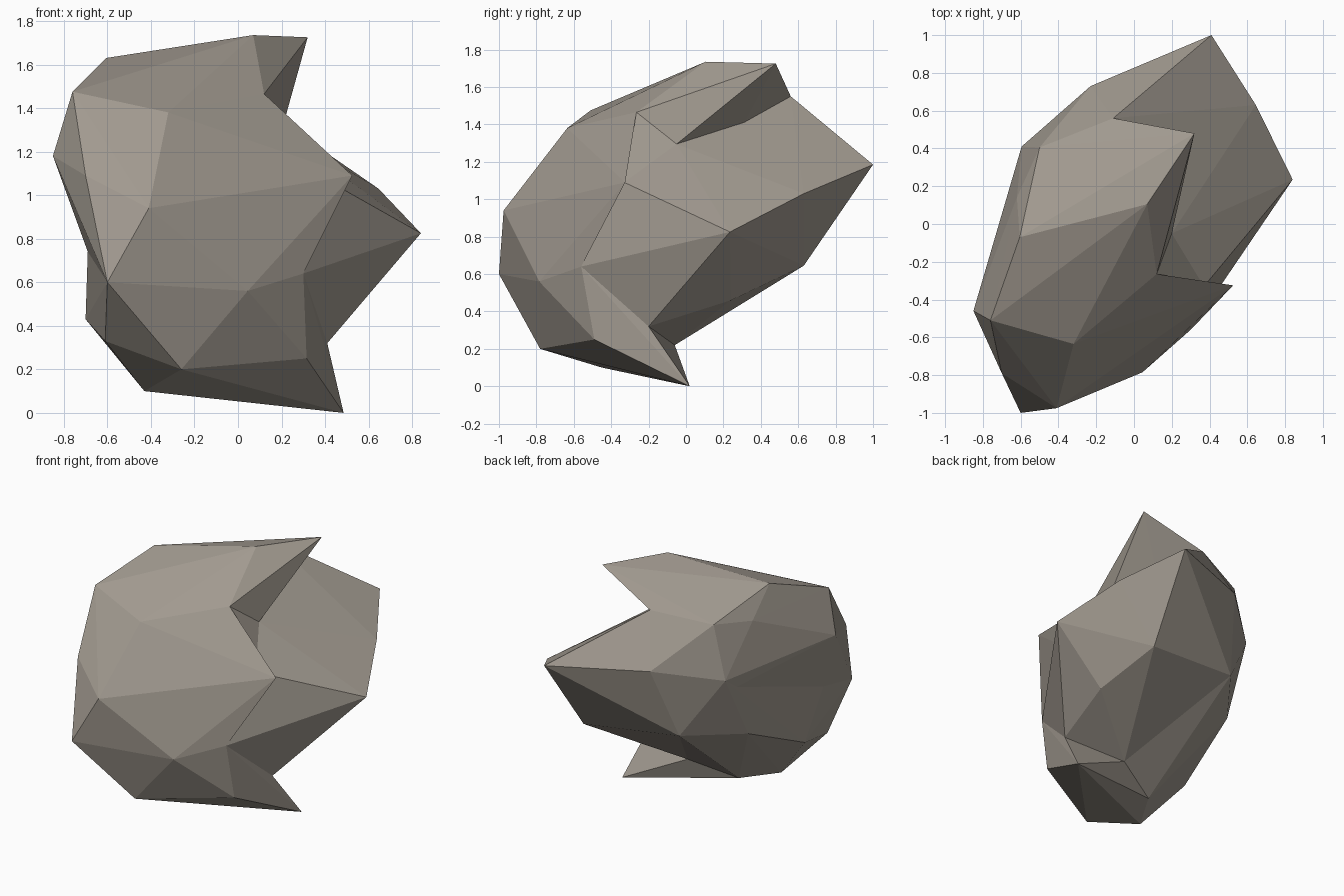
import bpy, bmesh

if "Cube" in bpy.data.objects:
    bpy.data.objects.remove(bpy.data.objects["Cube"])

# Corner points of the boulder, grouped by where they sit
P = {
    # crown and overhanging ledge
    "crown": (0.07, 0.105, 1.735), "ledge_tip": (0.32, 0.48, 1.725), "ledge_front": (0.12, -0.265, 1.465),
    "cleft_front": (0.2, -0.05, 1.295), "cleft_mid": (0.05, 0.3, 1.39), "cleft_back": (-0.11, 0.56, 1.55),
    "crown_back": (-0.5, 0.405, 1.49), "crown_left": (-0.605, -0.07, 1.63), "brow_left": (-0.76, -0.51, 1.475),
    "brow": (-0.32, -0.635, 1.38), "shoulder": (-0.62, 0.14, 1.45), "cheek": (-0.85, -0.46, 1.18),
    "cheek_front": (-0.70, -0.79, 1.09),
    # front
    "nose": (-0.41, -0.975, 0.94), "chin": (-0.60, -1.0, 0.60), "belly": (0.045, -0.785, 0.56),
    "belly_right": (0.30, -0.56, 0.64), "ridge": (0.525, -0.325, 1.09), "ridge_root": (0.37, -0.33, 1.09),
    # left and back
    "hollow": (-0.69, -0.55, 0.74), "left_low": (-0.70, -0.33, 0.43), "left_foot": (-0.61, -0.71, 0.33),
    "back_left": (-0.595, 0.41, 1.12), "back_left_mid": (-0.61, 0.30, 1.04), "back_left_low": (-0.62, 0.19, 0.67),
    "back": (-0.23, 0.73, 1.21), "back_low": (-0.34, 0.56, 0.72), "back_foot": (-0.47, -0.02, 0.42),
    # right wing
    "wing_tip": (0.41, 1.0, 1.185), "wing_side": (0.645, 0.63, 1.03), "wing_front": (0.84, 0.235, 0.825),
    "wing_back": (0.36, 0.63, 0.645), "wing_low": (0.48, 0.24, 0.46),
    # base
    "toe": (-0.26, -0.78, 0.20), "toe_right": (0.315, -0.49, 0.25), "spur_tip": (0.485, 0.02, 0.0),
    "spur_notch": (0.41, -0.2, 0.32), "base": (-0.43, -0.45, 0.10), "base_back": (-0.28, -0.19, 0.12),
    "base_right": (0.03, -0.06, 0.22),
}

# Convex lumps that together make the boulder
CORE = """brow crown_back ledge_front cleft_front cleft_mid cleft_back nose chin belly belly_right ridge_root
 hollow left_low left_foot back_left back_left_mid back_left_low back back_low back_foot
 toe toe_right spur_notch base base_back base_right"""
LEDGE = """crown ledge_tip ledge_front cleft_front cleft_mid cleft_back crown_back crown_left brow_left brow
 shoulder cheek cheek_front nose chin hollow back_left back_left_mid"""
LIP = "ledge_front brow nose belly belly_right ridge ridge_root"
WING = """cleft_front cleft_mid cleft_back back back_low wing_tip wing_side wing_front wing_back wing_low
 ridge_root belly_right spur_notch base_right"""
SPUR = "belly belly_right toe toe_right spur_tip spur_notch base base_back base_right"

stone = bpy.data.materials.new("stone")
stone.diffuse_color = (0.36, 0.325, 0.28, 1)
stone.use_nodes = True
stone.node_tree.nodes["Principled BSDF"].inputs["Base Color"].default_value = stone.diffuse_color


def lump(name, keys):
    """Flat-faced convex rock through the named corners."""
    bm = bmesh.new()
    for k in keys.split():
        bm.verts.new(P[k])
    bmesh.ops.convex_hull(bm, input=bm.verts)
    loose = [v for v in bm.verts if not v.link_faces]
    bmesh.ops.delete(bm, geom=loose, context='VERTS')
    bmesh.ops.recalc_face_normals(bm, faces=bm.faces)
    me = bpy.data.meshes.new(name)
    bm.to_mesh(me)
    bm.free()
    me.materials.append(stone)
    ob = bpy.data.objects.new(name, me)
    bpy.context.collection.objects.link(ob)
    return ob


# Fuse the lumps into one skin
boulder = lump("boulder", CORE)
helpers = [lump("ledge", LEDGE), lump("lip", LIP), lump("wing", WING), lump("spur", SPUR)]
for h in helpers:
    mod = boulder.modifiers.new("fuse_" + h.name, 'BOOLEAN')
    mod.operation = 'UNION'
    mod.solver = 'EXACT'
    mod.object = h
bpy.context.view_layer.update()
fused = bpy.data.meshes.new_from_object(boulder.evaluated_get(bpy.context.evaluated_depsgraph_get()))
boulder.modifiers.clear()
boulder.data = fused
for h in helpers:
    bpy.data.objects.remove(h)
